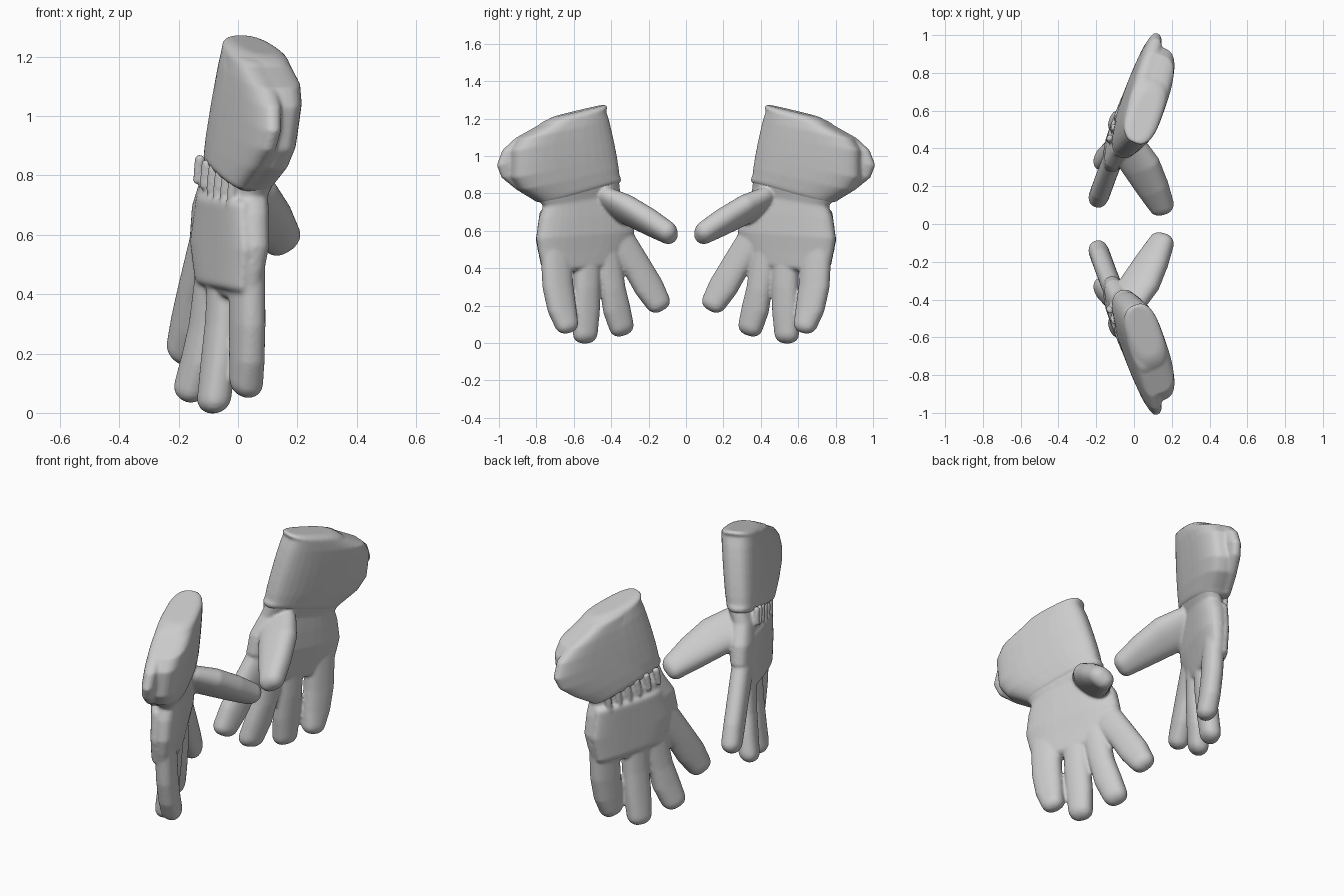
import bpy, bmesh
from math import sin, cos, pi, radians, copysign
from mathutils import Vector

cube = bpy.data.objects.get("Cube")
if cube:
    bpy.data.objects.remove(cube)

grey = bpy.data.materials.new("light_grey_leather")
grey.use_nodes = True
grey.diffuse_color = (0.6, 0.6, 0.6, 1)
grey.node_tree.nodes["Principled BSDF"].inputs["Base Color"].default_value = (0.6, 0.6, 0.6, 1)

NORMAL = Vector((0.93, 0.37, 0))  # from the back of the hand towards the palm


def hand_plane(y, z):
    return -0.4 * (y + 0.65) + 0.01


def cuff_plane(y, z):
    return -0.37 * (y + 0.65) + 0.026 + 0.12 * (z - 0.85)


def section(inner, outer, thick, plane, off=0.0):
    """Cross-section spanning two (y, z) edge points."""
    a, b = (Vector((plane(*p), *p)) + NORMAL * off for p in (inner, outer))
    return (a + b) / 2, (a - b) / 2, NORMAL * thick


def loft(bm, sections, power=2.3, cap=0.03, sides=32):
    """Skin superellipse sections and round off both ends."""
    def dome(end, before):
        c, w, t = end
        out = (c - before[0]).normalized()
        rings = []
        for deg in (20, 40, 60, 80):
            a = radians(deg)
            inset = cap * (1 - cos(a))
            rings.append((c + out * cap * sin(a),
                          w * max(0.1, 1 - inset / w.length),
                          t * max(0.1, 1 - inset / t.length)))
        return rings

    full = dome(sections[0], sections[1])[::-1] + sections + dome(sections[-1], sections[-2])
    loops = []
    for c, w, t in full:
        ring = []
        for i in range(sides):
            a = 2 * pi * i / sides
            u, v = (copysign(abs(f) ** (2 / power), f) for f in (cos(a), sin(a)))
            ring.append(bm.verts.new(c + w * u + t * v))
        loops.append(ring)
    for r, s in zip(loops, loops[1:]):
        for i in range(sides):
            j = (i + 1) % sides
            bm.faces.new((r[i], r[j], s[j], s[i]))
    bm.faces.new(loops[0][::-1])
    bm.faces.new(loops[-1])


def finger(bm, path, thick, offs, cap):
    """Tube along (y, z, half width) points, drifting off the hand plane towards its tip."""
    secs = []
    last = len(path) - 1
    for i, (y, z, hw) in enumerate(path):
        p, q = path[max(i - 1, 0)], path[min(i + 1, last)]
        side = Vector((p[1] - q[1], q[0] - p[0])).normalized() * hw
        secs.append(section((y + side.x, z + side.y), (y - side.x, z - side.y),
                            thick, hand_plane,
                            offs[0] + (offs[1] - offs[0]) * i / last))
    loft(bm, secs, cap=cap)


def finish(name, bm, smoothing):
    """Fuse the overlapping volumes, soften them and mirror to the other glove."""
    bmesh.ops.recalc_face_normals(bm, faces=bm.faces)
    mesh = bpy.data.meshes.new(name)
    bm.to_mesh(mesh)
    bm.free()
    mesh.materials.append(grey)
    obj = bpy.data.objects.new(name, mesh)
    bpy.context.collection.objects.link(obj)
    remesh = obj.modifiers.new("fuse", "REMESH")
    remesh.mode = "VOXEL"
    remesh.voxel_size = 0.008
    remesh.use_smooth_shade = True
    smooth = obj.modifiers.new("soften", "SMOOTH")
    smooth.factor = 0.5
    smooth.iterations = smoothing
    mirror = obj.modifiers.new("pair", "MIRROR")
    mirror.use_axis = (False, True, False)
    mirror.use_mirror_merge = False


# Hand: palm, running up flush with the palm side of the cuff
hand = bmesh.new()
palm = [((-0.36, 0.44), (-0.765, 0.40), 0.052, hand_plane, -0.004),
        ((-0.31, 0.52), (-0.785, 0.48), 0.062, hand_plane, 0),
        ((-0.28, 0.60), (-0.80, 0.56), 0.072, hand_plane, 0.006),
        ((-0.30, 0.70), (-0.785, 0.67), 0.075, hand_plane, 0.008),
        ((-0.36, 0.80), (-0.765, 0.73), 0.07, hand_plane, 0.014),
        ((-0.372, 0.89), (-0.80, 0.78), 0.074, cuff_plane, 0.02),
        ((-0.40, 1.00), (-0.88, 0.90), 0.074, cuff_plane, 0.022)]
loft(hand, [section(*p) for p in palm], power=2.7)

# Hand: padded panel on the back
panel = [((-0.38, 0.46), (-0.765, 0.43)), ((-0.34, 0.58), (-0.79, 0.55)),
         ((-0.39, 0.72), (-0.77, 0.69))]
loft(hand, [section(a, b, 0.045, hand_plane, -0.034) for a, b in panel], power=2.7, cap=0.025)

# Hand: little, ring, middle and index fingers
fingers = [
    (0.02, [(-0.70, 0.55, 0.078), (-0.687, 0.30, 0.079), (-0.668, 0.18, 0.073), (-0.648, 0.105, 0.06)]),
    (-0.042, [(-0.53, 0.55, 0.07), (-0.526, 0.30, 0.068), (-0.523, 0.17, 0.069), (-0.523, 0.051, 0.062)]),
    (-0.042, [(-0.43, 0.52, 0.07), (-0.387, 0.29, 0.065), (-0.36, 0.18, 0.07), (-0.33, 0.09, 0.063)]),
    (0.005, [(-0.37, 0.57, 0.082), (-0.258, 0.40, 0.074), (-0.20, 0.30, 0.076), (-0.154, 0.22, 0.064)]),
]
for off, path in fingers:
    finger(hand, path, 0.054, (0, off), 0.054)

# Hand: thumb, standing out towards the palm side
thumb = [((-0.035, -0.41, 0.755), 0.11, 0.058), ((0.035, -0.31, 0.71), 0.112, 0.066),
         ((0.10, -0.19, 0.645), 0.092, 0.064), ((0.145, -0.10, 0.592), 0.07, 0.056)]
along = (Vector(thumb[-1][0]) - Vector(thumb[0][0])).normalized()
wide = Vector((0.75, -0.2, 0.5))
wide = (wide - along * wide.dot(along)).normalized()
loft(hand, [(Vector(c), wide * w, along.cross(wide) * t) for c, w, t in thumb], cap=0.054)

# Hand: gathered pleats at the wrist
for i in range(6):
    y = -0.71 + 0.056 * i
    z = 0.75 + 0.016 * i
    finger(hand, [(y - 0.006, z + 0.03, 0.018), (y, z, 0.018), (y + 0.008, z - 0.05, 0.012)],
           0.016, (-0.056, -0.06), 0.01)
finish("glove_hands", hand, 6)

# Cuff: main sleeve, and a longer flap that overlaps on the back-of-hand half
edges = [((-0.365, 0.895), (-0.80, 0.765), 0.088), ((-0.37, 0.94), (-0.89, 0.82), 0.096),
         ((-0.38, 1.00), (-0.97, 0.885), 0.10), ((-0.392, 1.06), (-0.995, 0.95), 0.102),
         ((-0.407, 1.13), (-0.965, 1.03), 0.103), ((-0.422, 1.19), (-0.895, 1.095), 0.102),
         ((-0.44, 1.245), (-0.77, 1.165), 0.094)]
cuff = bmesh.new()
sleeve, flap = [], []
for inner, outer, depth in edges:
    sleeve.append(section(inner, (max(outer[0], -0.935), outer[1]), depth, cuff_plane, 0.008))
    mid = (inner[0] - 0.08, inner[1] - 0.022)
    flap.append(section(mid, outer, depth * 0.52, cuff_plane, -0.042))
loft(cuff, sleeve, power=2.8, cap=0.05)
loft(cuff, flap, power=2.6, cap=0.028)
finish("glove_cuffs", cuff, 4)
